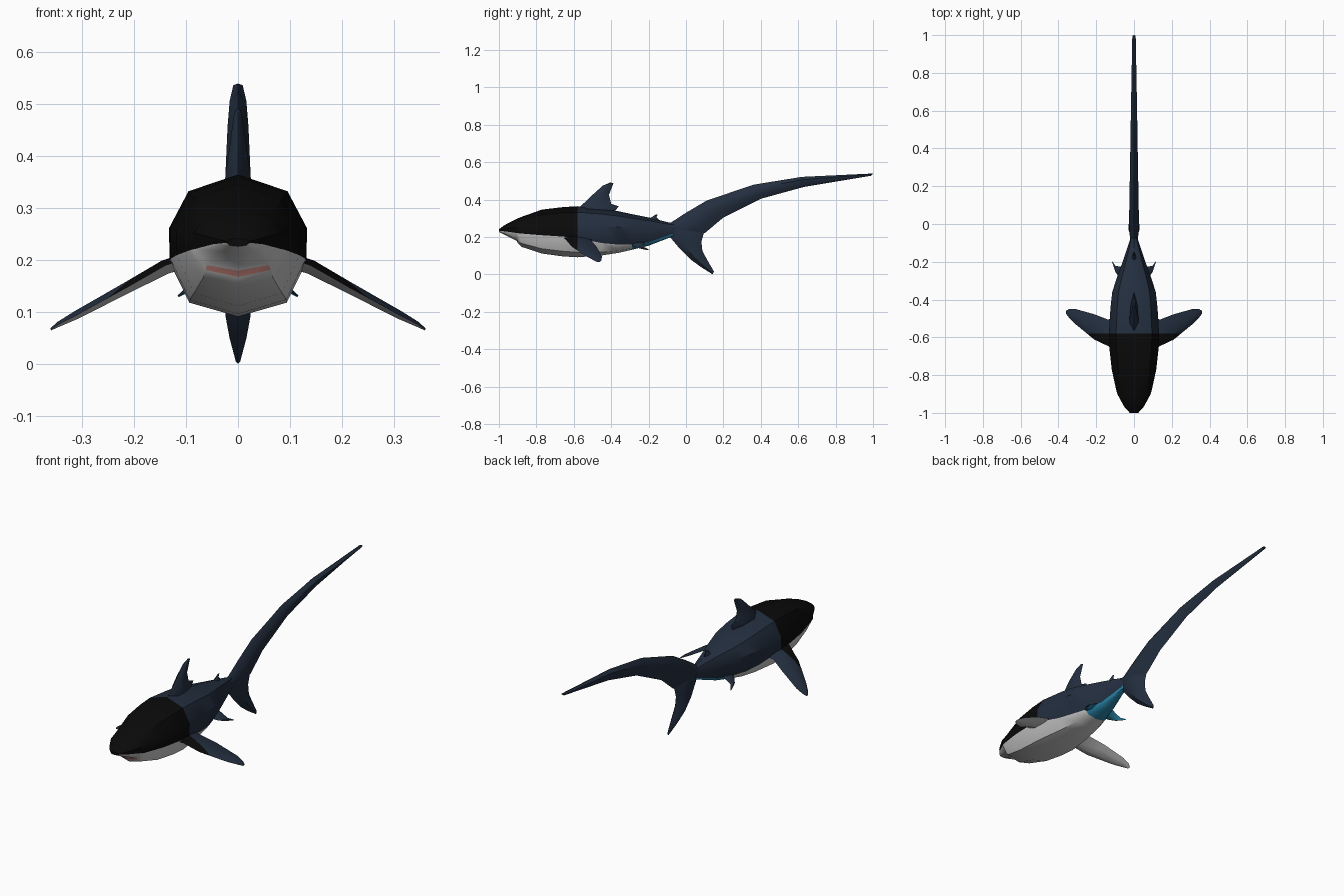
import bpy, bmesh, math
from mathutils import Vector


def material(name, rgb):
    m = bpy.data.materials.new(name)
    m.diffuse_color = (*rgb, 1)
    return m


BLACK, NAVY, WHITE, BLUE, PINK = range(5)
MATS = [material("black", (0.003, 0.003, 0.003)),
        material("navy", (0.017, 0.028, 0.05)),
        material("belly_white", (0.58, 0.58, 0.58)),
        material("tail_blue", (0.02, 0.22, 0.38)),
        material("mouth_pink", (0.65, 0.27, 0.23))]
SPLIT = -0.58      # black in front of this, navy behind
BLUE_FROM = -0.29  # belly turns blue behind this


def loft(name, rings, colour, cut_y=None, angle=40):
    """Skin a list of closed rings, cap both ends, colour faces by a rule."""
    bm = bmesh.new()
    rows = [[bm.verts.new(p) for p in ring] for ring in rings]
    n = len(rows[0])
    tag = bm.faces.layers.int.new("strip")
    for i, (a, b) in enumerate(zip(rows, rows[1:])):
        for j in range(n):
            f = bm.faces.new((a[j], a[(j + 1) % n], b[(j + 1) % n], b[j]))
            f[tag] = i * 100 + j
    for row in (rows[0], rows[-1]):
        bm.faces.new(row)[tag] = -1
    bmesh.ops.recalc_face_normals(bm, faces=bm.faces)
    if cut_y is not None:
        bmesh.ops.bisect_plane(bm, geom=bm.verts[:] + bm.edges[:] + bm.faces[:],
                               plane_co=(0, cut_y, 0), plane_no=(0, 1, 0))
    for f in bm.faces:
        f.material_index = colour(f, f[tag])
    me = bpy.data.meshes.new(name)
    bm.to_mesh(me)
    bm.free()
    for m in MATS:
        me.materials.append(m)
    ob = bpy.data.objects.new(name, me)
    bpy.context.collection.objects.link(ob)
    bpy.ops.object.select_all(action='DESELECT')
    ob.select_set(True)
    bpy.context.view_layer.objects.active = ob
    bpy.ops.object.shade_smooth_by_angle(angle=math.radians(angle))
    return ob


def body_ring(y, top, water, bottom, w):
    """Ten-sided section with one corner on the belly colour line."""
    h = top - bottom
    wx = w * min(1, 0.55 + 1.15 * (water - bottom) / h)
    half = [(0.715 * w, bottom + 0.883 * h),
            (w, max(bottom + 0.62 * h, water + 0.1 * h)),
            (wx, water),
            (0.715 * wx, bottom + 0.26 * (water - bottom))]
    pts = [(0, top)] + half + [(0, bottom)] + [(-x, z) for x, z in reversed(half)]
    return [Vector((x, y, z)) for x, z in pts]


# Body: y, top z, colour line z, bottom z, half width
BODY = [(-1.0, 0.242, 0.234, 0.227, 0.022),
        (-0.97, 0.264, 0.231, 0.212, 0.050),
        (-0.905, 0.298, 0.222, 0.180, 0.086),
        (-0.900, 0.300, 0.221, 0.168, 0.088),
        (-0.880, 0.308, 0.219, 0.148, 0.094),
        (-0.77, 0.347, 0.210, 0.112, 0.118),
        (-0.66, 0.360, 0.203, 0.097, 0.130),
        (SPLIT, 0.365, 0.195, 0.092, 0.133),
        (-0.45, 0.352, 0.168, 0.102, 0.125),
        (-0.36, 0.338, 0.160, 0.116, 0.115),
        (BLUE_FROM, 0.323, 0.160, 0.132, 0.093),
        (-0.20, 0.305, 0.172, 0.154, 0.060),
        (-0.08, 0.275, 0.214, 0.200, 0.020),
        (-0.02, 0.270, 0.235, 0.225, 0.010)]


def body_colour(f, tag):
    y = f.calc_center_median().y
    strip, seg = divmod(tag, 100)
    if tag >= 0 and seg in (3, 4, 5, 6):
        if strip == 2 and seg in (4, 5):
            return PINK
        return WHITE if y < BLUE_FROM else BLUE
    return BLACK if y < SPLIT else NAVY


loft("body", [body_ring(*r) for r in BODY], body_colour)


def fin_ring(lead, trail, thick, normal):
    """Six-sided foil section between a leading and a trailing point."""
    a, b, n = Vector(lead), Vector(trail), Vector(normal).normalized() * thick
    p, q = a.lerp(b, 0.28), a.lerp(b, 0.68)
    return [a, p + n, q + n * 0.7, b, q - n * 0.7, p - n]


def upright_fin(name, rows):
    """Centre-line fin: lead y, lead z, trail y, trail z, half thickness."""
    loft(name, [fin_ring((0, a, b), (0, c, d), t, (1, 0, 0)) for a, b, c, d, t in rows],
         lambda f, tag: NAVY, angle=50)


upright_fin("dorsal_fin", [(-0.59, 0.335, -0.39, 0.325, 0.026),
                           (-0.56, 0.370, -0.36, 0.365, 0.024),
                           (-0.54, 0.387, -0.40, 0.378, 0.021),
                           (-0.495, 0.430, -0.412, 0.425, 0.015),
                           (-0.445, 0.475, -0.395, 0.470, 0.009),
                           (-0.405, 0.492, -0.388, 0.488, 0.004)])
upright_fin("second_dorsal_fin", [(-0.22, 0.285, -0.15, 0.275, 0.014),
                                  (-0.19, 0.303, -0.145, 0.293, 0.010),
                                  (-0.175, 0.312, -0.158, 0.305, 0.006),
                                  (-0.160, 0.322, -0.152, 0.320, 0.003)])
upright_fin("tail_upper_lobe", [(-0.12, 0.270, -0.10, 0.210, 0.018),
                                (-0.08, 0.278, 0.05, 0.200, 0.024),
                                (0.00, 0.330, 0.105, 0.225, 0.026),
                                (0.11, 0.395, 0.20, 0.305, 0.024),
                                (0.36, 0.480, 0.40, 0.405, 0.020),
                                (0.62, 0.522, 0.63, 0.468, 0.016),
                                (1.00, 0.540, 0.99, 0.528, 0.009)])
upright_fin("tail_lower_lobe", [(-0.10, 0.250, 0.05, 0.280, 0.020),
                                (-0.085, 0.200, 0.095, 0.220, 0.028),
                                (-0.035, 0.140, 0.082, 0.175, 0.028),
                                (0.025, 0.080, 0.088, 0.125, 0.024),
                                (0.08, 0.040, 0.115, 0.075, 0.016),
                                (0.142, 0.001, 0.150, 0.015, 0.004)])

# Paired fins: x, lead y, lead z, trail y, trail z, half thickness
PECTORAL = [(0.08, -0.68, 0.212, -0.50, 0.195, 0.014),
            (0.14, -0.645, 0.190, -0.505, 0.180, 0.014),
            (0.21, -0.612, 0.150, -0.478, 0.148, 0.011),
            (0.31, -0.530, 0.095, -0.450, 0.097, 0.008),
            (0.345, -0.495, 0.077, -0.451, 0.078, 0.005),
            (0.36, -0.475, 0.067, -0.460, 0.068, 0.002)]
PELVIC = [(0.03, -0.31, 0.172, -0.22, 0.180, 0.010),
          (0.075, -0.285, 0.153, -0.225, 0.160, 0.008),
          (0.098, -0.255, 0.142, -0.222, 0.146, 0.005),
          (0.115, -0.205, 0.131, -0.197, 0.132, 0.002)]


def paired_colour(under):
    def rule(f, tag):
        if f.normal.z < 0:
            return under
        return BLACK if f.calc_center_median().y < SPLIT else NAVY
    return rule


for side, s in (("right", 1), ("left", -1)):
    for name, rows, under, cut in (("pectoral_fin", PECTORAL, WHITE, SPLIT),
                                   ("pelvic_fin", PELVIC, BLUE, None)):
        rings = [fin_ring((s * x, a, b), (s * x, c, d), t, (s * 0.5, 0, 1))
                 for x, a, b, c, d, t in rows]
        loft(f"{side}_{name}", rings, paired_colour(under), cut_y=cut, angle=30)
